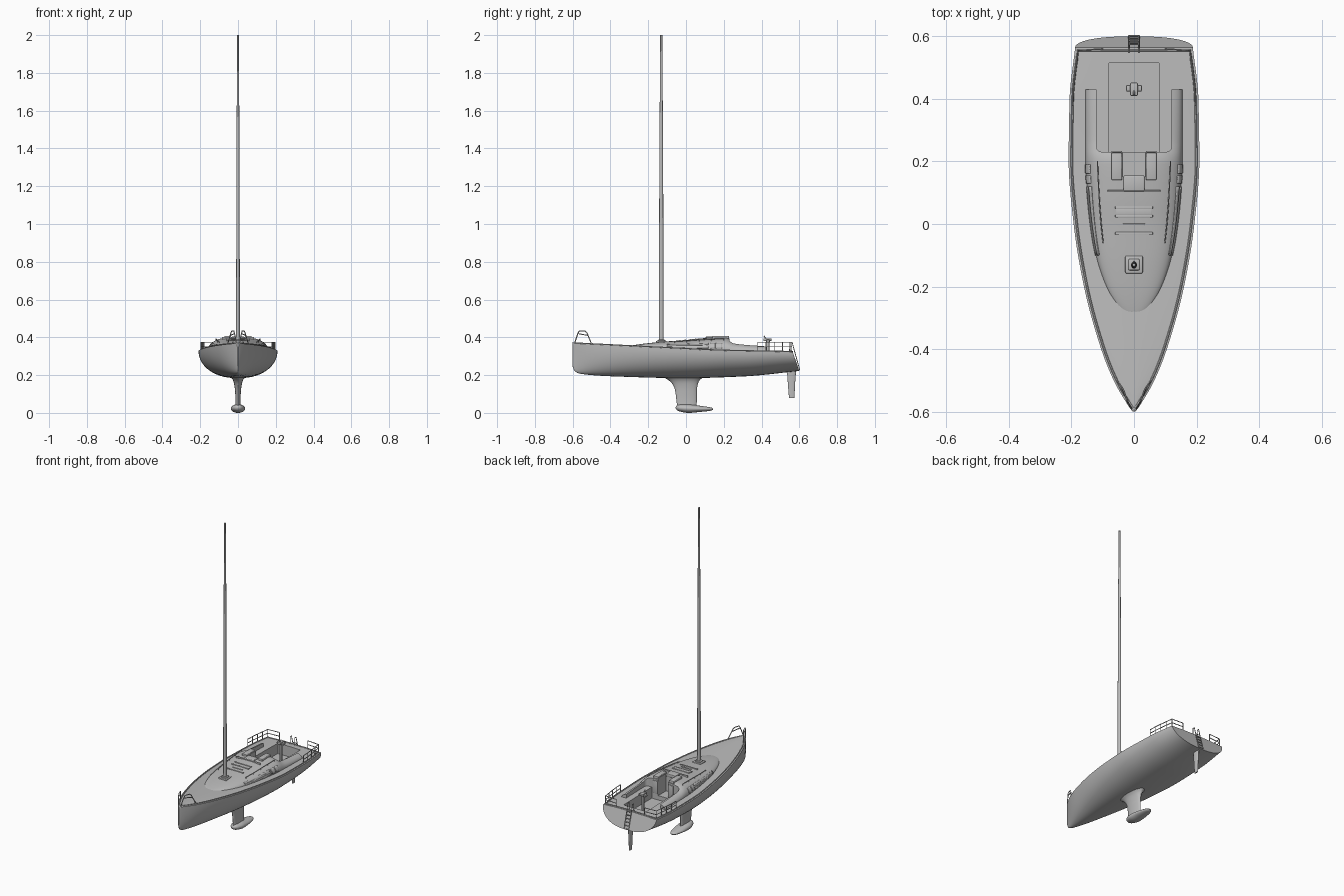
import bpy, bmesh
from math import sin, cos, pi
from mathutils import Vector

if bpy.data.objects.get("Cube"):
    bpy.data.objects.remove(bpy.data.objects["Cube"])

grey = bpy.data.materials.new("plain grey")
grey.use_nodes = True
COLOUR = (0.5, 0.5, 0.5, 1)
grey.diffuse_color = COLOUR
grey.node_tree.nodes["Principled BSDF"].inputs["Base Color"].default_value = COLOUR


def smooth_table(xs, ys):
    """Monotone cubic curve through the given points."""
    n = len(xs)
    d = [(ys[i + 1] - ys[i]) / (xs[i + 1] - xs[i]) for i in range(n - 1)]
    m = [d[0]] + [2 * a * b / (a + b) if a * b > 0 else 0 for a, b in zip(d, d[1:])] + [d[-1]]

    def f(x):
        x = min(max(x, xs[0]), xs[-1])
        i = max(j for j in range(n - 1) if xs[j] <= x)
        h = xs[i + 1] - xs[i]
        t = (x - xs[i]) / h
        u = 1 - t
        return (u * u * (1 + 2 * t) * ys[i] + t * t * (3 - 2 * t) * ys[i + 1]
                + h * t * u * (u * m[i] - t * m[i + 1]))
    return f


def power(v, p):
    return abs(v) ** p * (1 if v >= 0 else -1)


def add(name, bm):
    bmesh.ops.recalc_face_normals(bm, faces=bm.faces)
    me = bpy.data.meshes.new(name)
    bm.to_mesh(me)
    bm.free()
    me.materials.append(grey)
    ob = bpy.data.objects.new(name, me)
    bpy.context.collection.objects.link(ob)
    return ob


def loft(name, rings, closed=True):
    bm = bmesh.new()
    vs = [[bm.verts.new(p) for p in r] for r in rings]
    n = len(rings[0])
    for a, b in zip(vs, vs[1:]):
        for i in range(n if closed else n - 1):
            j = (i + 1) % n
            bm.faces.new((a[i], a[j], b[j], b[i]))
    if closed:
        bm.faces.new(vs[0])
        bm.faces.new(vs[-1])
    return add(name, bm)


def box(name, x, y, z, bevel=0.0):
    """Box from (low, high) ranges on each axis."""
    bm = bmesh.new()
    bmesh.ops.create_cube(bm, size=1)
    for v in bm.verts:
        v.co = [lo + (c + 0.5) * (hi - lo) for c, (lo, hi) in zip(v.co, (x, y, z))]
    if bevel:
        bmesh.ops.bevel(bm, geom=bm.edges[:], offset=bevel, segments=3, affect='EDGES', profile=0.5)
    return add(name, bm)


def bake(ob):
    """Turn an object with modifiers or a curve into a plain mesh."""
    dg = bpy.context.evaluated_depsgraph_get()
    return bpy.data.meshes.new_from_object(ob.evaluated_get(dg))


def cut(ob, cutter):
    mod = ob.modifiers.new("cut", 'BOOLEAN')
    mod.operation, mod.solver, mod.object = 'DIFFERENCE', 'EXACT', cutter
    me = bake(ob)
    ob.modifiers.clear()
    ob.data = me
    bpy.data.objects.remove(cutter)


def tubes(name, paths, r):
    cu = bpy.data.curves.new(name, 'CURVE')
    cu.dimensions, cu.bevel_depth, cu.bevel_resolution, cu.use_fill_caps = '3D', r, 1, True
    for path in paths:
        sp = cu.splines.new('POLY')
        sp.points.add(len(path) - 1)
        for p, co in zip(sp.points, path):
            p.co = (*co, 1)
    tmp = bpy.data.objects.new(name + "_path", cu)
    bpy.context.collection.objects.link(tmp)
    me = bake(tmp)
    bpy.data.objects.remove(tmp)
    me.materials.clear()
    me.materials.append(grey)
    bpy.context.collection.objects.link(bpy.data.objects.new(name, me))


def steps(a, b, n):
    return [a + (b - a) * i / n for i in range(n + 1)]


# Hull lines: half beam, sheer height and keel line along the length
BOW, STERN = -0.6, 0.565
beam = smooth_table([BOW, -.59, -.5, -.4, -.2, 0, .2, .4, STERN],
                    [.004, .012, .065, .105, .16, .193, .209, .206, .188])
sheer = smooth_table([BOW, -.1, .2, STERN], [.368, .343, .329, .322])
bottom = smooth_table([BOW, -.59, -.56, -.4, 0, .3, STERN],
                      [.245, .222, .207, .194, .184, .193, .222])


def hull_ring(y):
    b, s, k = beam(y), sheer(y), bottom(y)
    w = max(0, (y - .3) / (STERN - .3))
    ring = []
    for i in range(33):
        a = pi * i / 32
        f = sin(a)
        ring.append((b * power(cos(a), .8), y + .035 * w * f, s - (s - k) * f))
    camber = [(-b * c, y, s + .006 * (1 - c * c)) for c in (.95, .6, 0, -.6, -.95)]
    return ring + camber


hull = loft("hull", [hull_ring(y) for y in steps(BOW, -.57, 6) + steps(-.55, STERN, 44)])

# Cabin trunk with coamings running aft
cab_w = smooth_table([-.296, -.29, -.27, -.2, -.1, 0, .1, .2, .43],
                     [.003, .022, .048, .09, .122, .139, .149, .155, .155])
cab_h = smooth_table([-.296, -.28, -.13, 0, .1, .21, .26, .43],
                     [.352, .358, .376, .386, .396, .402, .38, .362])


def cabin_point(y, a, lift=0.0):
    base = sheer(y) - .005
    return (cab_w(y) * power(cos(a), .8) + lift * cos(a), y,
            base + (cab_h(y) - base) * power(sin(a), .75) + lift * sin(a))


cabin = loft("cabin", [[cabin_point(y, pi * i / 28) for i in range(29)]
                       for y in steps(-.296, -.26, 8) + steps(-.245, .43, 34)])

# Cockpit, companionway and seats cut out of the deck and cabin
cut(cabin, box("seat_cutter", (-.12, .12), (.23, .7), (.2, .6), .018))
cut(cabin, box("door_cutter", (-.035, .035), (.15, .3), (.2, .6)))
cut(hull, box("well_cutter", (-.08, .08), (.23, .515), (.262, .6)))
cut(hull, box("step_cutter", (-.035, .035), (.15, .3), (.29, .6)))
box("companionway_hatch", (-.034, .034), (.105, .155), (.385, .404), .004)
for side, s in (("left", 1), ("right", -1)):
    lo, hi = sorted((s * .038, s * .072))
    box(side + "_hatch_rail", (lo, hi), (.14, .228), (.38, .408), .004)
    box(side + "_bulkhead_trim", (lo, hi), (.226, .234), (.3, .38), .002)

    # Side windows lie on the cabin surface
    for n, (y0, y1, a0, a1) in enumerate([(-.1, .12, .12, .25), (-.1, .12, .36, .52),
                                          (.13, .155, .12, .5), (.162, .19, .12, .5)]):
        rows = [[cabin_point(y, a if s > 0 else pi - a, .003) for a in steps(a0, a1, 4)]
                for y in steps(y0, y1, 12)]
        win = loft(f"{side}_window_{n}", rows, closed=False)
        win.modifiers.new("thick", 'SOLIDIFY').thickness = .005

    # Grab rail on the cabin top
    top = [Vector(cabin_point(y, .85 if s > 0 else pi - .85, .008)) for y in steps(-.06, .2, 8)]
    feet = [(p, p - Vector((0, 0, .012))) for p in top[::2]]
    tubes(side + "_grab_rail", [top] + feet, .0018)

    # Toe rail along the deck edge and round the stern
    edge = [(s * max(beam(y) - .01, .002), y, sheer(y) + .003) for y in steps(-.588, .555, 40)]
    tubes(side + "_toe_rail", [edge + [(0, .555, sheer(.55) + .007)]], .0035)

    # Bow pulpit
    def bow(x, y, z):
        return (s * x, y, z)
    arch = [bow(.008, -.59, .368), bow(.018, -.573, .42), bow(.022, -.565, .434),
            bow(.032, -.535, .434), bow(.037, -.525, .425), bow(.055, -.5, .365)]
    tubes(side + "_pulpit", [arch, [arch[1], bow(.041, -.519, .41)]], .0028)

    # Stern guard rail
    plan = [(s * (beam(y) - .01), y) for y in steps(.38, .555, 4)] + [(s * .1, .56)]
    rails = [[(x, y, z) for x, y in plan] for z in (.35, .374)]
    posts = [[(x, y, .318), (x, y, .374)] for x, y in plan]
    tubes(side + "_stern_rail", rails + posts, .0024)

# Deck hatches and traveller track on the cabin top
box("traveller_track", (-.085, .085), (.102, .108), (.385, .402), .001)
for n, (y, hw) in enumerate([(.052, .06), (.025, .06), (-.003, .035), (-.03, .06)]):
    z = cab_h(y)
    box(f"hatch_bar_{n}", (-hw, hw), (y - .004, y + .004), (z - .012, z + .003), .001)
box("hatch_cover", (-.058, .058), (.028, .05), (.375, .391), .002)

# Mast with its step
box("mast_plate", (-.028, .028), (-.158, -.102), (.36, .382), .004)
box("mast_step", (-.018, .018), (-.148, -.112), (.37, .388), .004)


def ellipse(x, y, z, rx, ry, n=20):
    return [(x + rx * cos(2 * pi * i / n), y + ry * sin(2 * pi * i / n), z) for i in range(n)]


mast_r = smooth_table([.37, 1.2, 2.0], [.011, .0095, .005])
loft("mast", [ellipse(0, -.131, z, mast_r(z) * .9, mast_r(z) * 1.1) for z in steps(.37, 2.0, 8)])

# Keel fin, with a flared root, and its bulb
Z = [.015, .06, .12, .15, .17, .195]
lead = smooth_table(Z, [-.045, -.05, -.058, -.07, -.088, -.13])
trail = smooth_table(Z, [.056, .057, .058, .062, .07, .1])
thick = smooth_table(Z, [.014, .013, .016, .02, .025, .042])


def foil(z, y0, y1, t):
    return ellipse(0, (y0 + y1) / 2, z, t, (y1 - y0) / 2, 28)


loft("keel_fin", [foil(z, lead(z), trail(z), thick(z)) for z in steps(Z[0], Z[-1], 18)])
Y = [-.055, -.048, -.03, .01, .06, .11, .135, .144]
bulb_x = smooth_table(Y, [.004, .017, .029, .038, .036, .027, .016, .003])
bulb_z = smooth_table(Y, [.003, .013, .019, .023, .018, .012, .008, .002])
bulb_mid = smooth_table([-.055, .01, .144], [.028, .023, .02])
loft("keel_bulb", [[(bulb_x(y) * cos(a), y, bulb_mid(y) + bulb_z(y) * sin(a))
                    for a in steps(0, 2 * pi, 24)[:-1]] for y in steps(Y[0], Y[-1], 40)])

# Rudder blade
loft("rudder", [foil(z, y0, y1, t) for z, y0, y1, t in
                [(.08, .545, .574, .004), (.16, .539, .578, .006), (.24, .533, .584, .008)]])

# Steering pedestal
box("pedestal_post", (-.007, .007), (.425, .441), (.26, .392), .002)
box("pedestal_head", (-.025, .025), (.424, .444), (.375, .388), .003)
box("pedestal_console", (-.012, .012), (.41, .452), (.38, .394), .003)
tubes("pedestal_lever", [[(0, .43, .385), (0, .412, .408)]], .003)

# Boarding ladder folded down the transom
sides = [[(x, .548, .322), (x, .55, .374), (x, .562, .374), (x, .575, .325), (x, .602, .228)]
         for x in (-.016, .016)]
rungs = [[(-.016, .602 - .0275 * t, .228 + .1 * t), (.016, .602 - .0275 * t, .228 + .1 * t)]
         for t in steps(0, 1, 5)]
tubes("boarding_ladder", sides + rungs, .0026)

# Smooth shading with crisp edges
bpy.ops.object.select_all(action='DESELECT')
for ob in bpy.context.collection.objects:
    if ob.type == 'MESH':
        ob.select_set(True)
        bpy.context.view_layer.objects.active = ob
bpy.ops.object.shade_smooth_by_angle(angle=.6)
